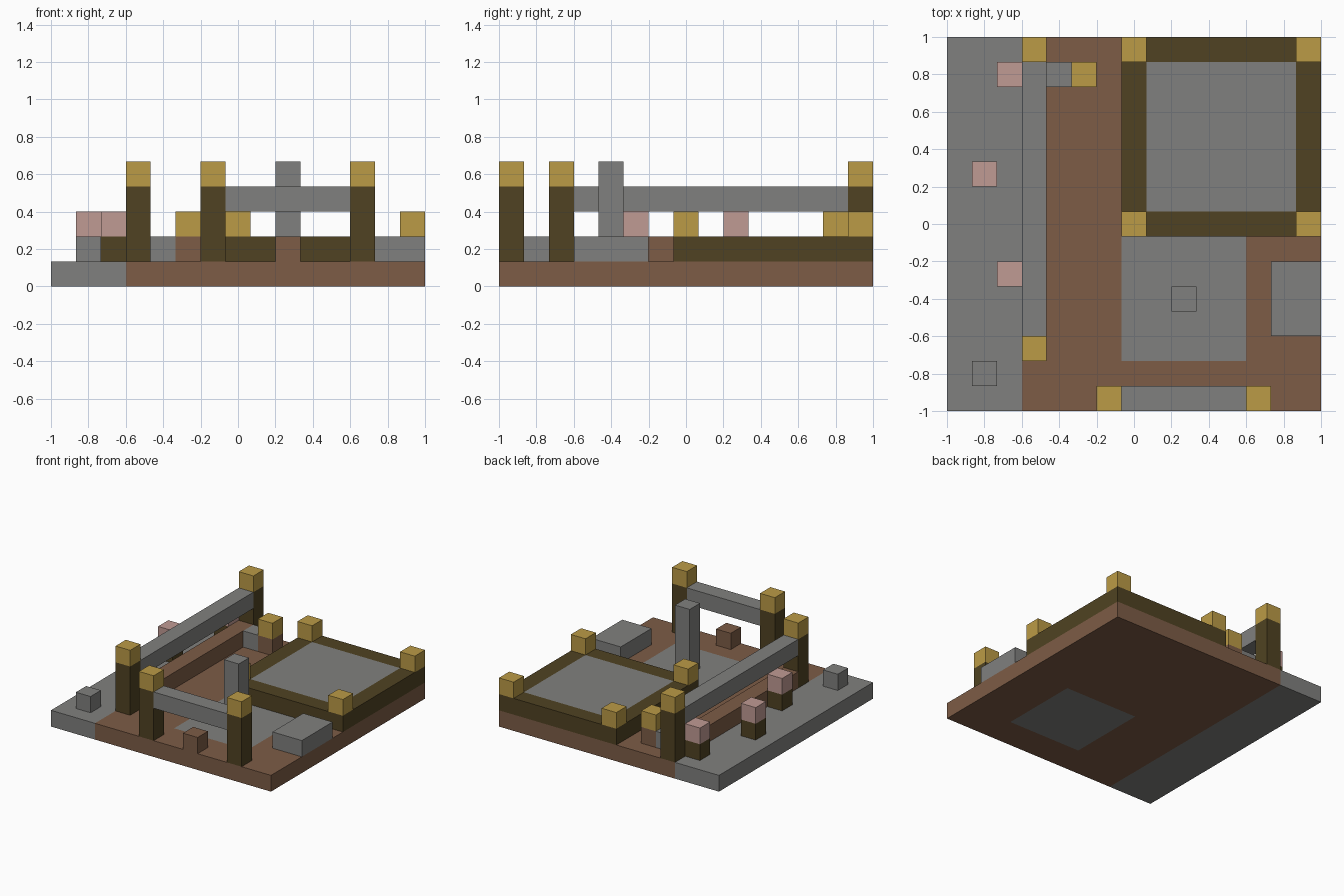
import bpy
import bmesh
from mathutils import Vector

if "Cube" in bpy.data.objects:
    bpy.data.objects.remove(bpy.data.objects["Cube"], do_unlink=True)

U = 2 / 15  # one block of the 15 x 15 grid


def material(name, r, g, b):
    mat = bpy.data.materials.new(name)
    mat.use_nodes = True
    mat.diffuse_color = (r, g, b, 1)
    mat.node_tree.nodes["Principled BSDF"].inputs["Base Color"].default_value = (r, g, b, 1)
    return mat


stone = material("stone grey", 0.216, 0.216, 0.21)
earth = material("earth brown", 0.205, 0.107, 0.061)
timber = material("dark timber", 0.08, 0.055, 0.016)
gold = material("gold", 0.497, 0.328, 0.061)
pink = material("pale pink", 0.527, 0.328, 0.296)


def box_mesh(corner, size):
    """Box given by its lowest corner and size, both in blocks."""
    bm = bmesh.new()
    bmesh.ops.create_cube(bm, size=1)
    for v in bm.verts:
        cell = Vector(c + s * (p + 0.5) for c, s, p in zip(corner, size, v.co))
        v.co = cell * U - Vector((1, 1, 0))
    return bm


def finish(name, bm, *mats):
    mesh = bpy.data.meshes.new(name)
    bm.to_mesh(mesh)
    bm.free()
    for mat in mats:
        mesh.materials.append(mat)
    obj = bpy.data.objects.new(name, mesh)
    bpy.context.collection.objects.link(obj)
    return obj


def box(name, mat, corner, size=(1, 1, 1)):
    return finish(name, box_mesh(corner, size), mat)


def post(name, x, y, height, shaft, cap):
    """Shaft standing on the ground slab with a one-block cap."""
    box(name + "_shaft", shaft, (x, y, 1), (1, 1, height))
    box(name + "_cap", cap, (x, y, 1 + height))


# Ground slab: stone path on the right side and a square paved patch
ground = box_mesh((0, 0, 0), (15, 15, 1))
cuts = [(Vector((1, 0, 0)), c) for c in (3, 7, 12)] + [(Vector((0, 1, 0)), c) for c in (2, 7)]
for normal, cell in cuts:
    bmesh.ops.bisect_plane(ground, geom=ground.verts[:] + ground.edges[:] + ground.faces[:],
                           plane_co=normal * (cell * U - 1), plane_no=normal)
for face in ground.faces:
    x, y, z = face.calc_center_median()
    gx, gy = (x + 1) / U, (y + 1) / U
    path = gx < 3
    patch = 7 < gx < 12 and 2 < gy < 7
    face.material_index = 1 if path or patch else 0
finish("ground_slab", ground, earth, stone)

# Raised platform: timber frame, stone infill and gold corner blocks
box("platform_infill", stone, (8, 8, 1), (6, 6, 1))
for side, c in (("near", 7), ("far", 14)):
    box("platform_rail_x_" + side, timber, (7, c, 1), (8, 1, 1))
    box("platform_rail_y_" + side, timber, (c, 8, 1), (1, 6, 1))
    for end, x in (("right", 7), ("left", 14)):
        box(f"platform_corner_{side}_{end}", gold, (x, c, 2))

# Front gate
for side, x in (("right", 6), ("left", 12)):
    post("front_gate_post_" + side, x, 0, 3, timber, gold)
box("front_gate_beam", stone, (7, 0, 3), (5, 1, 1))
box("front_gate_step", earth, (9, 0, 1))

# Long side gate above a low earth wall
for side, y in (("front", 2), ("back", 14)):
    post("side_gate_post_" + side, 3, y, 3, timber, gold)
box("side_gate_beam", stone, (3, 3, 3), (1, 11, 1))
box("side_low_wall", earth, (3, 3, 1), (1, 11, 1))

# Pink-capped stumps along the path
for i, (x, y) in enumerate(((2, 5), (1, 9), (2, 13))):
    post(f"path_stump_{i + 1}", x, y, 1, timber, pink)
box("path_stone", stone, (1, 1, 1))

# Small post joined to the low wall
post("wall_end_post", 5, 13, 1, earth, gold)
box("wall_end_link", stone, (4, 13, 1))

# Pillar in the paved patch and the low block beside it
box("patch_pillar", stone, (9, 4, 1), (1, 1, 4))
box("low_block", stone, (13, 3, 1), (2, 3, 1))
